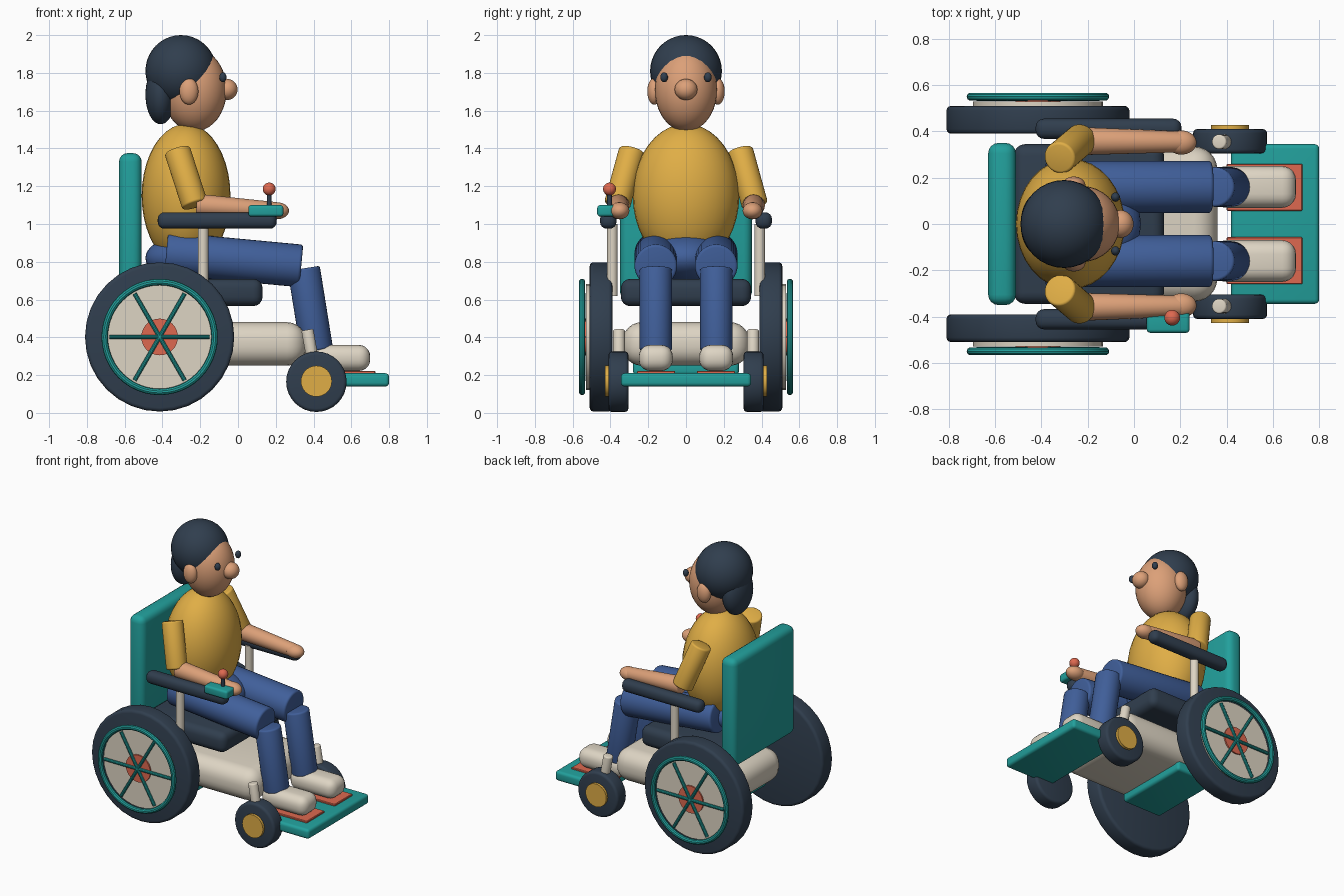
import bpy, bmesh, math
from mathutils import Vector, Matrix

cube = bpy.data.objects.get("Cube")
if cube:
    bpy.data.objects.remove(cube, do_unlink=True)


def material(name, rgb):
    lin = [((c / 255 + 0.055) / 1.055) ** 2.4 for c in rgb] + [1]
    m = bpy.data.materials.new(name)
    m.use_nodes = True
    m.diffuse_color = lin
    m.node_tree.nodes["Principled BSDF"].inputs["Base Color"].default_value = lin
    return m


TEAL = material("teal", (34, 160, 156))
DARK = material("dark slate", (48, 62, 78))
CREAM = material("cream", (222, 213, 196))
CORAL = material("coral", (222, 105, 80))
GOLD = material("golden yellow", (224, 174, 70))
SKIN = material("skin", (220, 160, 120))
BLUE = material("denim blue", (64, 95, 154))


def finish(name, bm, mat):
    mesh = bpy.data.meshes.new(name)
    bmesh.ops.recalc_face_normals(bm, faces=bm.faces[:])
    bm.to_mesh(mesh)
    bm.free()
    mesh.materials.append(mat)
    mesh.shade_smooth()
    mesh.set_sharp_from_angle(angle=math.radians(35))
    obj = bpy.data.objects.new(name, mesh)
    bpy.context.collection.objects.link(obj)
    return obj


def bevel(bm, edges, offset, segments):
    bmesh.ops.bevel(bm, geom=edges, offset=offset, segments=segments, profile=0.5,
                    affect='EDGES', clamp_overlap=True)


def box(name, mat, x, y, z, round_by=0.02, segments=4):
    """Rounded box from its x, y and z ranges."""
    bm = bmesh.new()
    bmesh.ops.create_cube(bm, size=1)
    for v in bm.verts:
        v.co = [(r[0] + r[1]) / 2 + c * (r[1] - r[0]) for r, c in zip((x, y, z), v.co)]
    if round_by:
        bevel(bm, bm.edges[:], round_by, segments)
    return finish(name, bm, mat)


def ball(name, mat, centre, radii):
    bm = bmesh.new()
    bmesh.ops.create_uvsphere(bm, u_segments=32, v_segments=20, radius=1)
    bm.transform(Matrix.Translation(centre) @ Matrix.Diagonal((*radii, 1)))
    return finish(name, bm, mat)


def rod(name, mat, a, b, r1, r2=None, round_by=0, sides=32):
    """Cylinder or cone from point a to point b."""
    a, b = Vector(a), Vector(b)
    bm = bmesh.new()
    bmesh.ops.create_cone(bm, cap_ends=True, segments=sides, radius1=r1,
                          radius2=r2 or r1, depth=(b - a).length)
    if round_by:
        rims = [e for e in bm.edges if any(len(f.verts) > 4 for f in e.link_faces)]
        bevel(bm, rims, round_by, 3)
    turn = (b - a).to_track_quat('Z', 'Y').to_matrix().to_4x4()
    bm.transform(Matrix.Translation((a + b) / 2) @ turn)
    return finish(name, bm, mat)


def ring(name, mat, centre, radius, thick, around=48, sides=10):
    """Torus whose axis runs along y."""
    bm = bmesh.new()
    loops = []
    for i in range(around):
        t = math.tau * i / around
        loop = []
        for j in range(sides):
            p = math.tau * j / sides
            r = radius + thick * math.cos(p)
            loop.append(bm.verts.new((centre[0] + r * math.cos(t),
                                      centre[1] + thick * math.sin(p),
                                      centre[2] + r * math.sin(t))))
        loops.append(loop)
    for i in range(around):
        m, n = loops[i], loops[(i + 1) % around]
        for j in range(sides):
            k = (j + 1) % sides
            bm.faces.new((m[j], m[k], n[k], n[j]))
    return finish(name, bm, mat)


# Chair body
box("chassis", CREAM, (-0.55, 0.36), (-0.335, 0.335), (0.25, 0.48), 0.1, 6)
box("battery_tray", TEAL, (-0.45, -0.14), (-0.28, 0.28), (0.2, 0.28), 0.02)
box("seat_cushion", DARK, (-0.52, 0.13), (-0.345, 0.345), (0.565, 0.71), 0.05)
box("backrest", TEAL, (-0.63, -0.51), (-0.35, 0.35), (0.6, 1.375), 0.045)
box("footplate", TEAL, (0.42, 0.8), (-0.345, 0.345), (0.14, 0.21), 0.02)

# Joystick control
box("control_box", TEAL, (0.055, 0.24), (-0.47, -0.37), (1.04, 1.1), 0.015)
rod("joystick_stem", DARK, (0.165, -0.405, 1.08), (0.165, -0.405, 1.17), 0.012)
ball("joystick_knob", CORAL, (0.165, -0.405, 1.185), (0.034, 0.034, 0.034))

# Rider head and trunk
ball("torso", GOLD, (-0.275, 0, 1.15), (0.235, 0.282, 0.38))
ball("pelvis", BLUE, (-0.23, 0, 0.82), (0.26, 0.22, 0.13))
ball("head", SKIN, (-0.23, 0, 1.71), (0.17, 0.165, 0.22))
ball("hair_cap", DARK, (-0.302, 0, 1.81), (0.188, 0.19, 0.19))
ball("hair_bun", DARK, (-0.41, 0, 1.685), (0.08, 0.135, 0.157))
ball("nose", SKIN, (-0.058, 0, 1.712), (0.056, 0.06, 0.056))

# Paired parts, s is the sign of y
for side, s in (("near", -1), ("far", 1)):
    def at(x, y, z):
        return (x, s * y, z)

    def span(y0, y1):
        return sorted((s * y0, s * y1))

    # Drive wheel with disc, rim, spokes and hub
    wx, wz = -0.415, 0.402
    rod(side + "_drive_tyre", DARK, at(wx, 0.39, wz), at(wx, 0.51, wz), 0.395, round_by=0.02)
    rod(side + "_wheel_disc", CREAM, at(wx, 0.5, wz), at(wx, 0.53, wz), 0.28)
    ring(side + "_hand_rim", TEAL, at(wx, 0.55, wz), 0.291, 0.017)
    rod(side + "_wheel_hub", CORAL, at(wx, 0.52, wz), at(wx, 0.54, wz), 0.097)
    for i in range(3):
        t = i * math.pi / 3
        dx, dz = 0.265 * math.cos(t), 0.265 * math.sin(t)
        rod(f"{side}_spoke_{i + 1}", TEAL, at(wx - dx, 0.542, wz - dz),
            at(wx + dx, 0.542, wz + dz), 0.011, sides=10)

    # Caster
    rod(side + "_caster_tyre", DARK, at(0.415, 0.305, 0.165), at(0.415, 0.41, 0.165), 0.16,
        round_by=0.018)
    rod(side + "_caster_hub", GOLD, at(0.415, 0.4, 0.168), at(0.415, 0.428, 0.168), 0.082)
    rod(side + "_caster_fork", CREAM, at(0.41, 0.355, 0.2), at(0.367, 0.355, 0.44), 0.032,
        round_by=0.008)

    # Armrest and foot pad
    box(side + "_armrest", DARK, (-0.425, 0.205), span(0.368, 0.455), (0.975, 1.062), 0.036)
    rod(side + "_armrest_post", CREAM, at(-0.185, 0.39, 0.62), at(-0.185, 0.39, 1.0), 0.028)
    box(side + "_foot_pad", CORAL, (0.4, 0.727), span(0.057, 0.26), (0.2, 0.222), 0.004, 1)

    # Leg
    rod(side + "_thigh", BLUE, at(-0.38, 0.16, 0.845), at(0.335, 0.16, 0.778), 0.113,
        round_by=0.015)
    rod(side + "_shin", BLUE, at(0.348, 0.16, 0.765), at(0.418, 0.16, 0.33), 0.086,
        round_by=0.012)
    box(side + "_shoe", CREAM, (0.34, 0.7), span(0.07, 0.25), (0.222, 0.36), 0.06, 5)

    # Arm
    rod(side + "_sleeve", GOLD, at(-0.322, 0.285, 1.39), at(-0.228, 0.365, 1.1), 0.07,
        round_by=0.012)
    rod(side + "_forearm", SKIN, at(-0.22, 0.358, 1.1), at(0.21, 0.355, 1.07), 0.06, 0.045,
        round_by=0.01)
    ball(side + "_hand", SKIN, at(0.205, 0.352, 1.07), (0.065, 0.052, 0.045))

    # Face
    ball(side + "_ear", SKIN, at(-0.26, 0.168, 1.702), (0.05, 0.037, 0.07))
    ball(side + "_eye", DARK, at(-0.08, 0.116, 1.777), (0.019, 0.02, 0.026))
